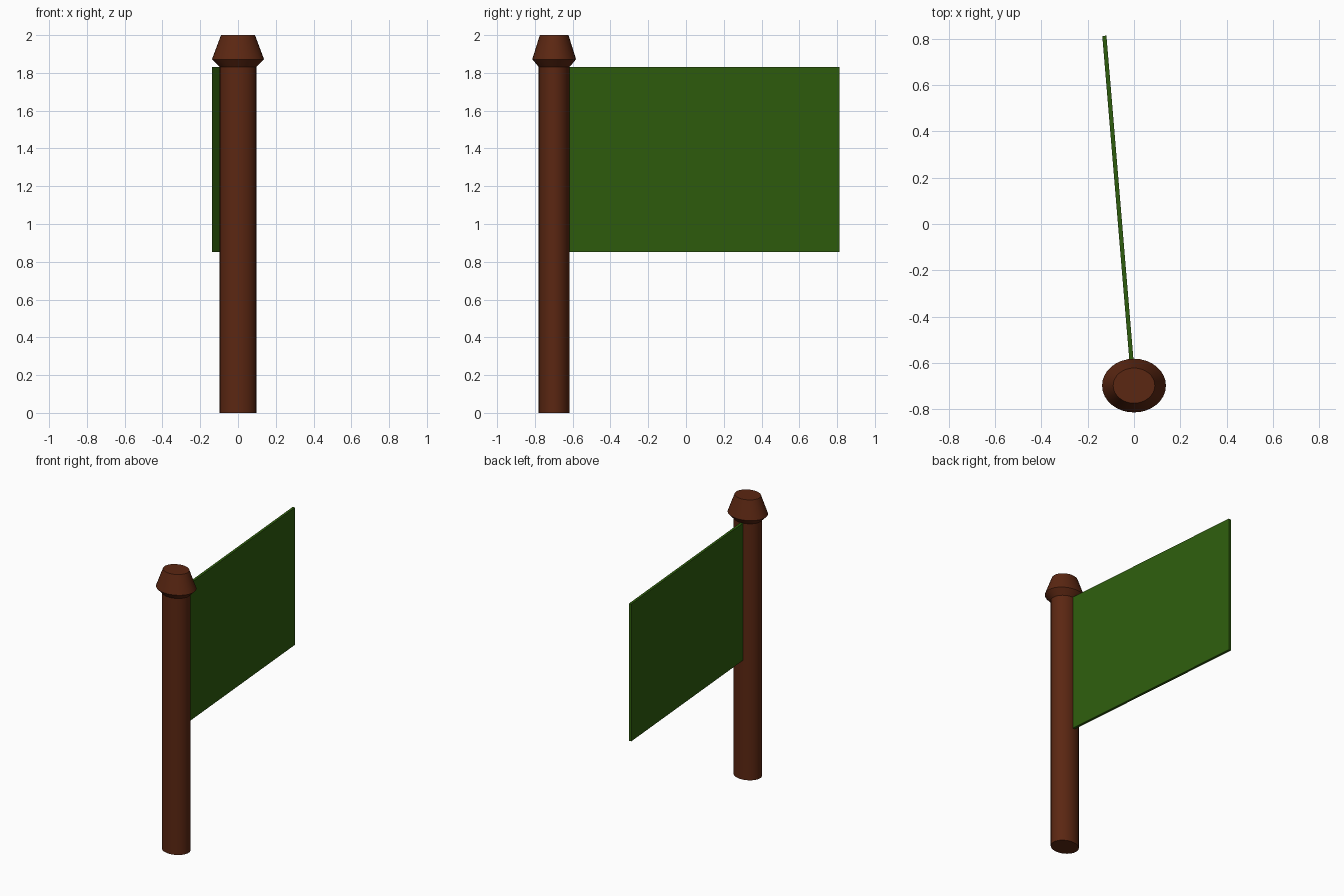
import bpy
import math
from mathutils import Vector

cube = bpy.data.objects.get("Cube")
if cube:
    bpy.data.objects.remove(cube, do_unlink=True)

POLE_Y = -0.698
SIDES = 32


def material(name, colour):
    mat = bpy.data.materials.new(name)
    mat.use_nodes = True
    mat.diffuse_color = (*colour, 1)
    shader = mat.node_tree.nodes["Principled BSDF"]
    shader.inputs["Base Color"].default_value = (*colour, 1)
    shader.inputs["Roughness"].default_value = 0.9
    return mat


def turned_part(name, profile, mat):
    """Closed oval turning: profile rows are (x radius, y radius, height)."""
    verts, faces = [], []
    for rx, ry, z in profile:
        for i in range(SIDES):
            a = math.tau * i / SIDES
            verts.append((rx * math.cos(a), POLE_Y + ry * math.sin(a), z))
    for row in range(len(profile) - 1):
        base = row * SIDES
        for i in range(SIDES):
            j = (i + 1) % SIDES
            faces.append((base + i, base + j, base + SIDES + j, base + SIDES + i))
    faces.append(tuple(reversed(range(SIDES))))
    faces.append(tuple(range(len(verts) - SIDES, len(verts))))
    mesh = bpy.data.meshes.new(name)
    mesh.from_pydata(verts, [], faces)
    mesh.materials.append(mat)
    obj = bpy.data.objects.new(name, mesh)
    bpy.context.collection.objects.link(obj)
    return obj


def smooth(obj, angle):
    bpy.ops.object.select_all(action="DESELECT")
    obj.select_set(True)
    bpy.context.view_layer.objects.active = obj
    bpy.ops.object.shade_smooth_by_angle(angle=math.radians(angle))


wood = material("dark brown wood", (0.105, 0.020, 0.006))
cloth = material("green cloth", (0.027, 0.108, 0.004))

# Pole
pole = turned_part("pole", [(0.097, 0.082, 0), (0.097, 0.082, 1.84)], wood)
smooth(pole, 40)

# Flared cap with a tapering top
cap = turned_part("pole_cap", [(0.097, 0.082, 1.832), (0.138, 0.116, 1.872),
                               (0.090, 0.076, 2.0)], wood)
smooth(cap, 40)

# Thin flat banner, reaching back from the pole axis at a slight angle
start = Vector((-0.002, POLE_Y, 1.342))
end = Vector((-0.128, 0.813, 1.342))
span = end - start
bpy.ops.mesh.primitive_cube_add(size=1, location=(start + end) / 2)
banner = bpy.context.object
banner.name = "banner"
banner.scale = (0.018, span.length, 0.98)
banner.rotation_euler.z = math.atan2(-span.x, span.y)
banner.data.materials.append(cloth)
